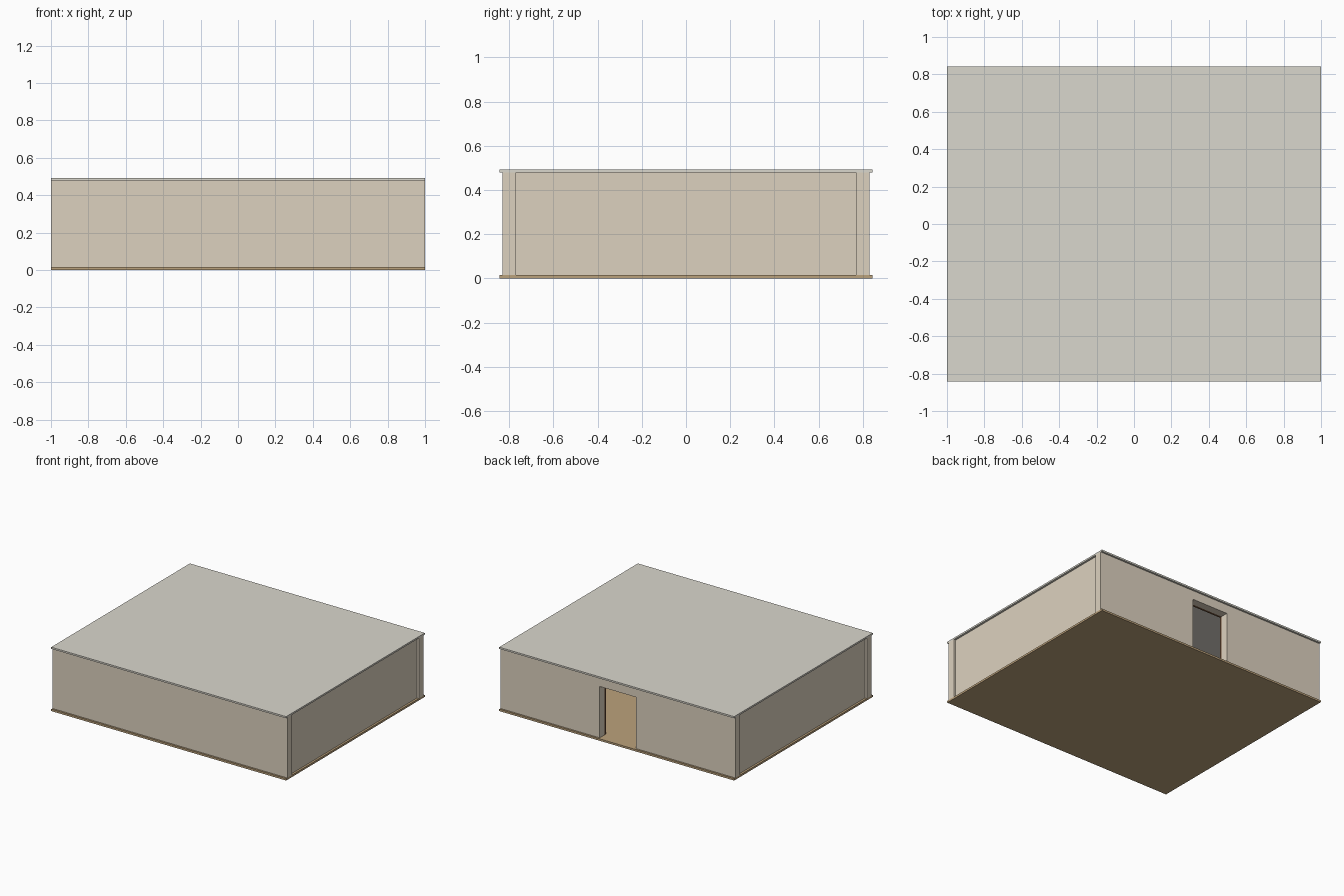
import bpy

if "Cube" in bpy.data.objects:
    bpy.data.objects.remove(bpy.data.objects["Cube"])

def material(name, rgb):
    m = bpy.data.materials.new(name)
    m.diffuse_color = (*rgb, 1)
    m.use_nodes = True
    m.node_tree.nodes["Principled BSDF"].inputs["Base Color"].default_value = m.diffuse_color
    return m

WALL = material("plaster", (0.72, 0.64, 0.52))
WOOD = material("floor_wood", (0.50, 0.36, 0.20))
ROOF = material("ceiling_paint", (0.70, 0.68, 0.61))
TRIM = material("dark_wood", (0.16, 0.08, 0.04))

def box(name, x, y, z, mat):
    """Box from (min, max) ranges on each axis."""
    bpy.ops.mesh.primitive_cube_add(size=1, location=[sum(r) / 2 for r in (x, y, z)])
    ob = bpy.context.object
    ob.name = name
    ob.scale = [r[1] - r[0] for r in (x, y, z)]
    bpy.ops.object.transform_apply(location=False, rotation=False, scale=True)
    ob.data.materials.append(mat)
    return ob

X, Y = 1.0, 0.843            # slab half sizes
Y_IN, Y_OUT = 0.77, 0.829    # front and back wall faces
Z0, Z1, H = 0.015, 0.479, 0.492
SIDE_OUT, SIDE_IN = 0.984, 0.925
DOOR, DOOR_TOP = 0.154, 0.41

# floor and ceiling slabs
box("floor", (-X, X), (-Y, Y), (0, Z0), WOOD)
box("ceiling", (-X, X), (-Y, Y), (Z1, H), ROOF)

# front wall, and recessed side walls between front and back
box("front_wall", (-X, X), (-Y_OUT, -Y_IN), (Z0, Z1), WALL)
box("right_wall", (SIDE_IN, SIDE_OUT), (-Y_IN, Y_IN), (Z0, Z1), WALL)
box("left_wall", (-SIDE_OUT, -SIDE_IN), (-Y_IN, Y_IN), (Z0, Z1), WALL)

# back wall with doorway
back = box("back_wall", (-X, X), (Y_IN, Y_OUT), (Z0, Z1), WALL)
cutter = box("doorway_cutter", (-DOOR, DOOR), (Y_IN - 0.1, Y_OUT + 0.1),
             (Z0 - 0.1, DOOR_TOP), WALL)
cutter.hide_render = True
cutter.hide_set(True)
cut = back.modifiers.new("doorway", 'BOOLEAN')
cut.operation = 'DIFFERENCE'
cut.solver = 'EXACT'
cut.object = cutter
bpy.context.view_layer.objects.active = back
bpy.ops.object.modifier_apply(modifier=cut.name)
bpy.data.objects.remove(cutter, do_unlink=True)

# door casing on the inner face
CW, CY = 0.035, (Y_IN - 0.018, Y_IN)
box("casing_right", (DOOR, DOOR + CW), CY, (Z0, DOOR_TOP), TRIM)
box("casing_left", (-DOOR - CW, -DOOR), CY, (Z0, DOOR_TOP), TRIM)
box("casing_head", (-DOOR - CW, DOOR + CW), CY, (DOOR_TOP, DOOR_TOP + CW), TRIM)
